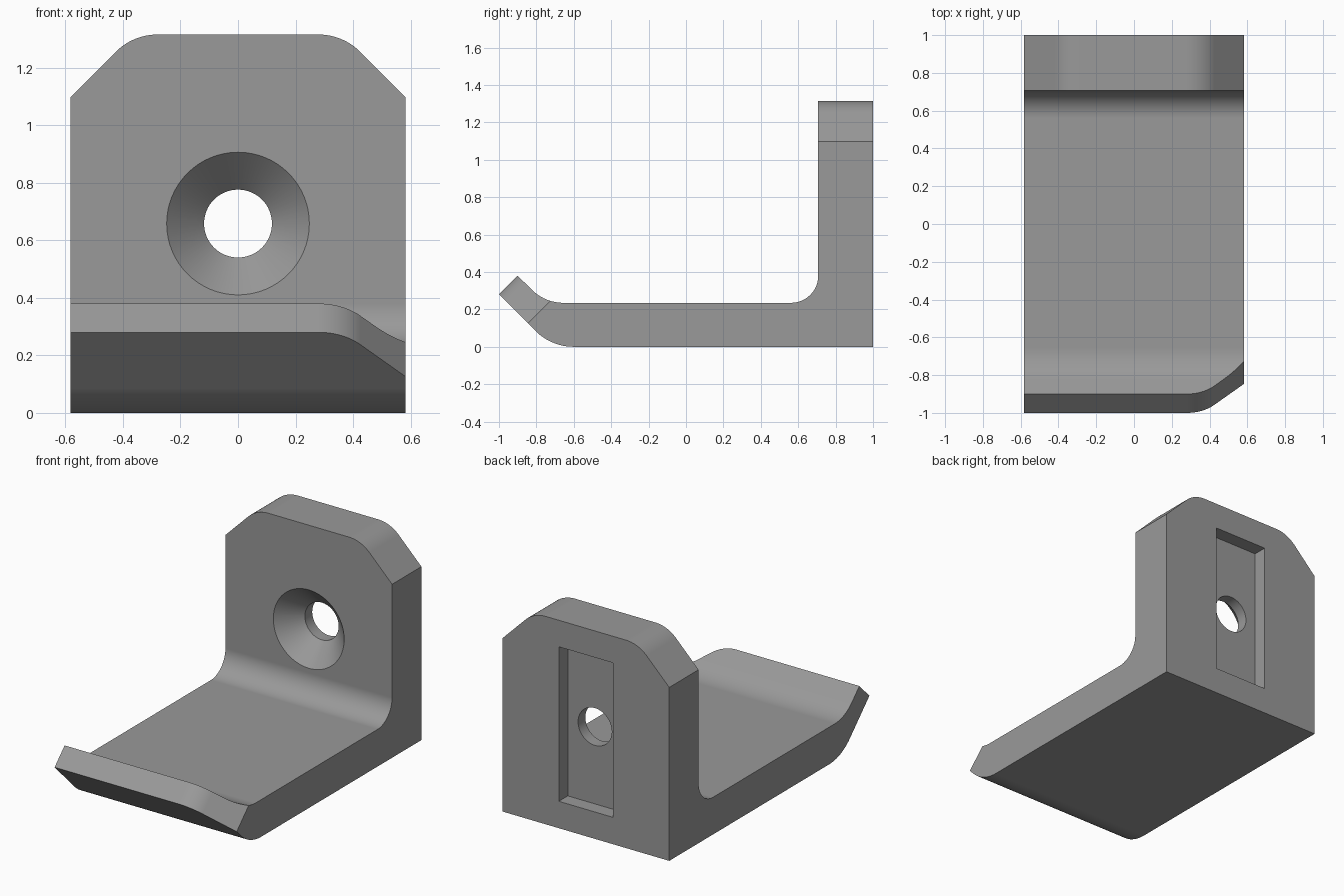
import bpy, bmesh, math
from mathutils import Matrix, Vector

if "Cube" in bpy.data.objects:
    bpy.data.objects.remove(bpy.data.objects["Cube"])

HALF_W = 0.583
HOLE_Z = 0.658


def arc(cx, cy, r, a0, a1, n=12):
    """Points along an arc, angles in degrees."""
    return [(cx + r * math.cos(math.radians(a0 + (a1 - a0) * i / n)),
             cy + r * math.sin(math.radians(a0 + (a1 - a0) * i / n))) for i in range(n + 1)]


def prism(name, outline, depth, matrix):
    """Extrude a 2D outline symmetrically along local z, then place it."""
    bm = bmesh.new()
    base = bm.faces.new([bm.verts.new((u, v, -depth / 2)) for u, v in outline])
    ext = bmesh.ops.extrude_face_region(bm, geom=[base])
    moved = [g for g in ext["geom"] if isinstance(g, bmesh.types.BMVert)]
    bmesh.ops.translate(bm, verts=moved, vec=(0, 0, depth))
    bm.transform(matrix)
    bmesh.ops.recalc_face_normals(bm, faces=bm.faces)
    mesh = bpy.data.meshes.new(name)
    bm.to_mesh(mesh)
    bm.free()
    obj = bpy.data.objects.new(name, mesh)
    bpy.context.collection.objects.link(obj)
    return obj


def frame(u, v, w, origin):
    """Matrix from three axes and an origin."""
    m = Matrix((u, v, w)).transposed().to_4x4()
    m.translation = Vector(origin)
    return m


def cut(target, cutter):
    cutter.hide_render = True
    mod = target.modifiers.new("cut", "BOOLEAN")
    mod.operation, mod.solver, mod.object = "DIFFERENCE", "EXACT", cutter
    bpy.context.view_layer.objects.active = target
    bpy.ops.object.modifier_apply(modifier=mod.name)
    bpy.data.objects.remove(cutter)


# Side profile: upright plate, filleted base, upturned lip
profile = [(1, 0), (1, 1.315), (0.707, 1.315)]
profile += arc(0.562, 0.38, 0.145, 0, -90)
profile += arc(-0.655, 0.475, 0.24, -90, -135)
profile += [(-0.9, 0.38), (-1, 0.28)]
profile += arc(-0.6, 0.29, 0.29, 225, 270)
bracket = prism("bracket", profile, 2 * HALF_W,
                frame((0, 1, 0), (0, 0, 1), (1, 0, 0), (0, 0, 0)))

# Rounded chamfers on the corners of the upright and of the lip
R = 0.205
corner = arc(0.28, -R, R, 90, 45) + [(0.65, -0.285), (0.65, 0.1), (0.28, 0.1)]
s = math.sqrt(0.5)
for side in (1, -1):
    cut(bracket, prism("upright_corner_cutter", corner, 0.5,
                       frame((side, 0, 0), (0, 0, 1), (0, 1, 0), (0, 0.85, 1.315))))
    cut(bracket, prism("lip_corner_cutter", corner, 0.4,
                       frame((side, 0, 0), (0, -s, s), (0, s, s), (0, -0.95, 0.33))))

# Rectangular pocket in the back
pocket = [(-0.19, 0.17), (0.19, 0.17), (0.19, 1.147), (-0.19, 1.147)]
cut(bracket, prism("pocket_cutter", pocket, 0.2,
                   frame((1, 0, 0), (0, 0, 1), (0, 1, 0), (0, 1.01, 0))))

# Countersunk screw hole, lathed around the y axis
bm = bmesh.new()
rings = []
for y, r in ((0.657, 0.298), (0.837, 0.118), (0.96, 0.118)):
    rings.append([bm.verts.new((x, y, HOLE_Z + z)) for x, z in arc(0, 0, r, 0, 360, 64)[:-1]])
for a, b in zip(rings, rings[1:]):
    for i in range(64):
        j = (i + 1) % 64
        bm.faces.new((a[i], a[j], b[j], b[i]))
bm.faces.new(rings[0])
bm.faces.new(rings[-1])
bmesh.ops.recalc_face_normals(bm, faces=bm.faces)
mesh = bpy.data.meshes.new("screw_hole_cutter")
bm.to_mesh(mesh)
bm.free()
hole = bpy.data.objects.new("screw_hole_cutter", mesh)
bpy.context.collection.objects.link(hole)
cut(bracket, hole)

# Single grey material
grey = bpy.data.materials.new("grey")
grey.diffuse_color = (0.32, 0.32, 0.32, 1)
grey.use_nodes = True
grey.node_tree.nodes["Principled BSDF"].inputs["Base Color"].default_value = grey.diffuse_color
bracket.data.materials.clear()
bracket.data.materials.append(grey)

# Smooth curves, sharp edges, flat large faces
bpy.ops.object.select_all(action="DESELECT")
bracket.select_set(True)
bpy.context.view_layer.objects.active = bracket
bpy.ops.object.shade_smooth_by_angle(angle=math.radians(25))
weighted = bracket.modifiers.new("weighted_normals", "WEIGHTED_NORMAL")
weighted.keep_sharp = True
